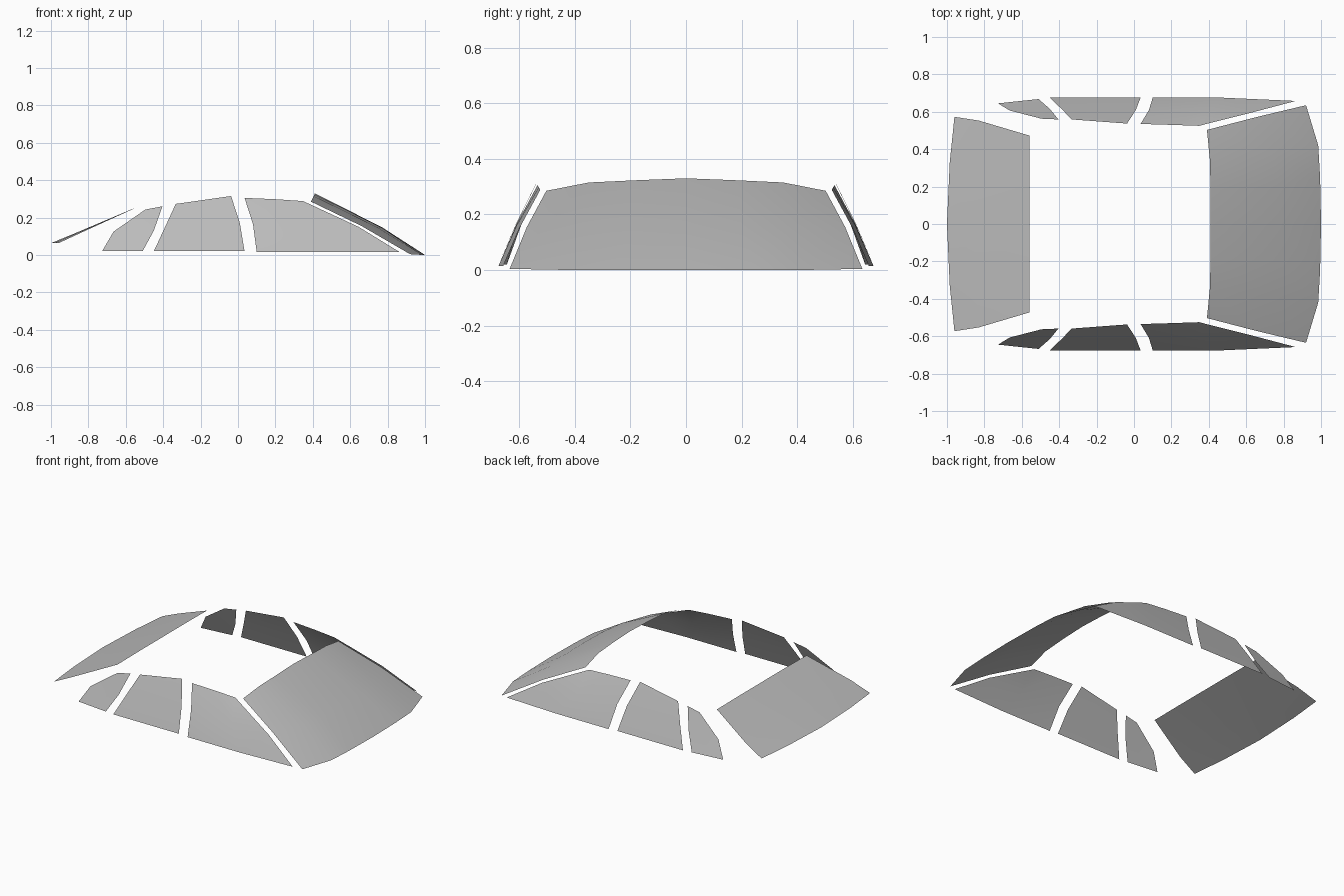
import bpy
import bmesh

default_cube = bpy.data.objects.get("Cube")
if default_cube:
    bpy.data.objects.remove(default_cube, do_unlink=True)


def make_material(name, colour):
    material = bpy.data.materials.new(name)
    material.use_nodes = True
    material.diffuse_color = colour
    shader = material.node_tree.nodes["Principled BSDF"]
    shader.inputs["Base Color"].default_value = colour
    return material


glass = make_material("grey glass", (0.5, 0.5, 0.5, 1))


def make_sheet(name, rows, outward):
    """Skin a thin curved sheet across rows of points, facing outward."""
    bm = bmesh.new()
    grid = [[bm.verts.new(point) for point in row] for row in rows]
    for lower, upper in zip(grid, grid[1:]):
        for i in range(len(lower) - 1):
            bm.faces.new((lower[i], lower[i + 1], upper[i + 1], upper[i]))
    bm.normal_update()
    facing = sum(face.normal.dot(outward) * face.calc_area() for face in bm.faces)
    if facing < 0:
        bmesh.ops.reverse_faces(bm, faces=bm.faces[:])
    for face in bm.faces:
        face.smooth = True
    mesh = bpy.data.meshes.new(name)
    bm.to_mesh(mesh)
    bm.free()
    mesh.materials.append(glass)
    sheet = bpy.data.objects.new(name, mesh)
    bpy.context.collection.objects.link(sheet)
    return sheet


def mirror_row(half):
    """Complete a row that runs from the centre line out to +y."""
    return [(x, -y, z) for x, y, z in reversed(half[1:])] + half


# Windscreen: rows run from the base up to the roof edge
windscreen = [
    [(1, 0, 0), (.995, .25, 0), (.985, .42, 0), (.92, .635, .004)],
    [(.77, 0, .148), (.765, .2, .148), (.74, .38, .15), (.66, .573, .155)],
    [(.41, 0, .33), (.41, .18, .323), (.405, .35, .315), (.39, .503, .285)],
]
make_sheet("windscreen", [mirror_row(row) for row in windscreen], (1, 0, 1))

# Rear window: nearly flat, with a bowed lower edge
rear_window = [
    [(-1, 0, .063), (-.985, .33, .063), (-.96, .573, .063)],
    [(-.85, 0, .125), (-.845, .3, .124), (-.83, .553, .123)],
    [(-.56, 0, .248), (-.56, .25, .248), (-.56, .473, .246)],
]
make_sheet("rear_window", [mirror_row(row) for row in rear_window], (-1, 0, 1))

# Side windows, given for the left: rows run from sill to roof
side_windows = {
    "front_window": [
        [(.1, .675, .015), (.48, .675, .015), (.865, .658, .015)],
        [(.08, .61, .165), (.38, .61, .16), (.645, .6, .15)],
        [(.035, .535, .305), (.2, .53, .298), (.348, .525, .288)],
    ],
    "middle_window": [
        [(-.45, .675, .02), (.035, .675, .02)],
        [(-.385, .613, .16), (.01, .61, .17)],
        [(-.333, .559, .273), (-.037, .537, .315)],
    ],
    "quarter_window": [
        [(-.727, .645, .02), (-.51, .668, .02)],
        [(-.665, .607, .125), (-.45, .615, .13)],
        [(-.495, .563, .243), (-.404, .559, .26)],
    ],
}
for side, sign in (("left", 1), ("right", -1)):
    for name, rows in side_windows.items():
        placed = [[(x, sign * y, z) for x, y, z in row] for row in rows]
        make_sheet(side + "_" + name, placed, (0, sign, 0))
